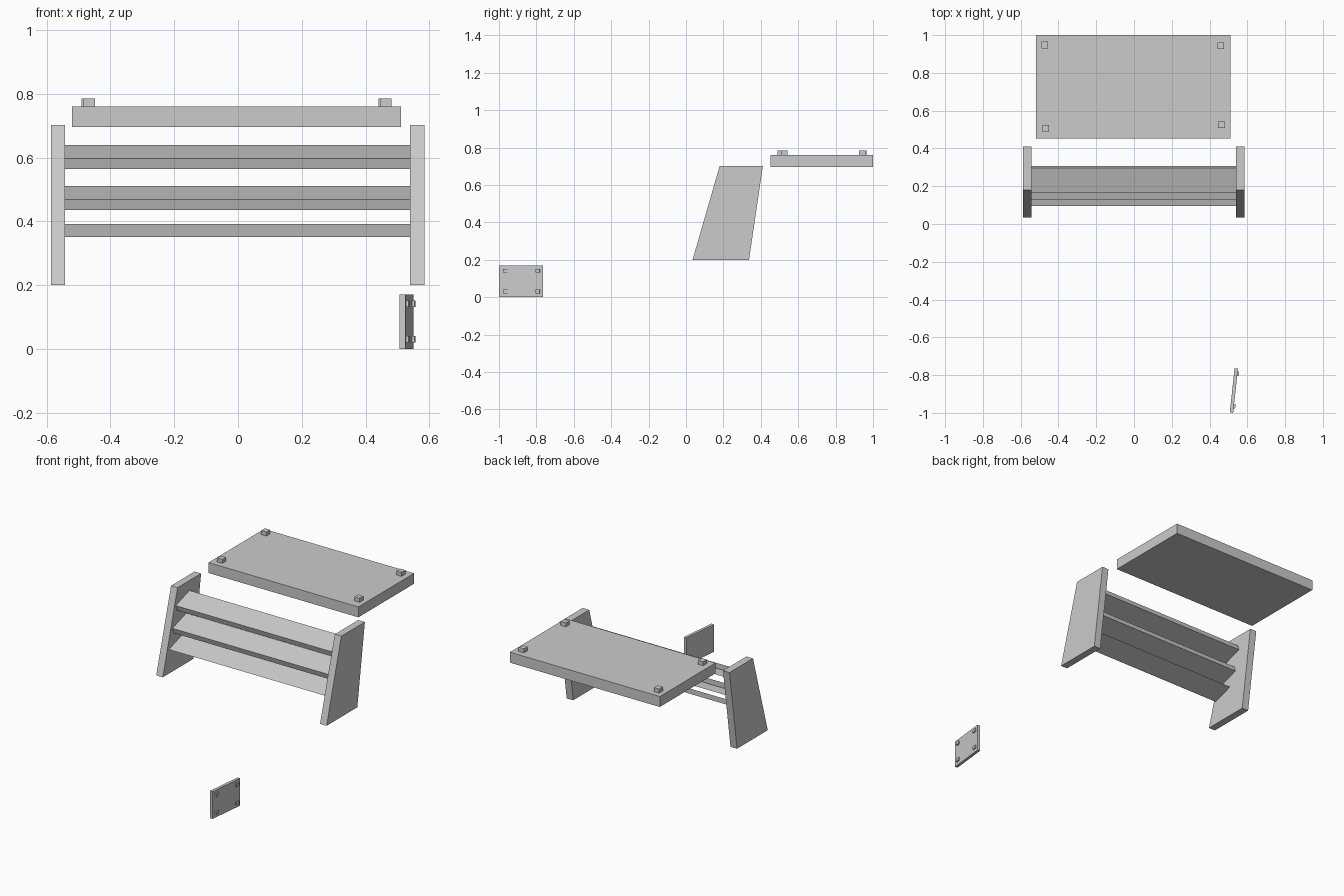
import bpy, bmesh, math
from mathutils import Matrix, Vector

if "Cube" in bpy.data.objects:
    bpy.data.objects.remove(bpy.data.objects["Cube"])


def extrude_profile(name, profile, x0, x1):
    """Extrude a closed (y, z) profile along x."""
    bm = bmesh.new()
    face = bm.faces.new([bm.verts.new((x0, y, z)) for y, z in profile])
    ext = bmesh.ops.extrude_face_region(bm, geom=[face])
    moved = [v for v in ext["geom"] if isinstance(v, bmesh.types.BMVert)]
    bmesh.ops.translate(bm, verts=moved, vec=(x1 - x0, 0, 0))
    bmesh.ops.recalc_face_normals(bm, faces=bm.faces)
    return finish(name, bm)


def finish(name, bm):
    me = bpy.data.meshes.new(name)
    bm.to_mesh(me)
    bm.free()
    ob = bpy.data.objects.new(name, me)
    bpy.context.collection.objects.link(ob)
    return ob


def box(name, lo, hi, matrix=Matrix()):
    """Axis-aligned box between two corners, optionally transformed."""
    lo, hi = Vector(lo), Vector(hi)
    bm = bmesh.new()
    bmesh.ops.create_cube(bm, size=1)
    bmesh.ops.scale(bm, vec=hi - lo, verts=bm.verts)
    bmesh.ops.translate(bm, vec=(lo + hi) / 2, verts=bm.verts)
    bmesh.ops.transform(bm, matrix=matrix, verts=bm.verts)
    return finish(name, bm)


# Tapered, leaning side panels
panel = [(0.035, 0.2), (0.337, 0.2), (0.411, 0.702), (0.18, 0.702)]
extrude_profile("side_panel_left", panel, -0.587, -0.542)
extrude_profile("side_panel_right", panel, 0.54, 0.585)

# Two thick sloping shelves: front top edge, slope and square thickness
depth, rise, thick = 0.134, 0.043, 0.035
slope = math.atan2(rise, depth)
down = (thick * math.sin(slope), -thick * math.cos(slope))
for name, y, z in (("upper_shelf", 0.163, 0.597), ("middle_shelf", 0.131, 0.468)):
    back = (y + depth, z + rise)
    extrude_profile(name, [(y, z), back,
                           (back[0] + down[0], back[1] + down[1]),
                           (y + down[0], z + down[1])], -0.544, 0.542)

# Thin bottom shelf, a single sheet
bm = bmesh.new()
bm.faces.new([bm.verts.new(c) for c in ((-0.544, 0.095, 0.35), (0.542, 0.095, 0.35),
                                        (0.542, 0.226, 0.392), (-0.544, 0.226, 0.392))])
finish("lower_shelf", bm)

# Loose top slab with four corner pegs
box("top_slab", (-0.52, 0.453, 0.695), (0.511, 1.0, 0.76))
pegs = ((-0.473, 0.947), (0.459, 0.944), (-0.467, 0.506), (0.464, 0.525))
for i, (x, y) in enumerate(pegs):
    box(f"slab_peg_{i + 1}", (x - 0.018, y - 0.018, 0.755), (x + 0.018, y + 0.018, 0.785))

# Small loose plate standing upright, slightly turned, with four pegs
turn = Matrix.Translation((0.507, -0.998, 0)) @ Matrix.Rotation(-math.radians(6.2), 4, 'Z')
box("small_plate", (0, 0, 0), (0.018, 0.236, 0.17), turn)
for i, (y, z) in enumerate(((0.035, 0.03), (0.208, 0.03), (0.035, 0.142), (0.208, 0.142))):
    box(f"plate_peg_{i + 1}", (0.015, y - 0.012, z - 0.01), (0.026, y + 0.012, z + 0.01), turn)
